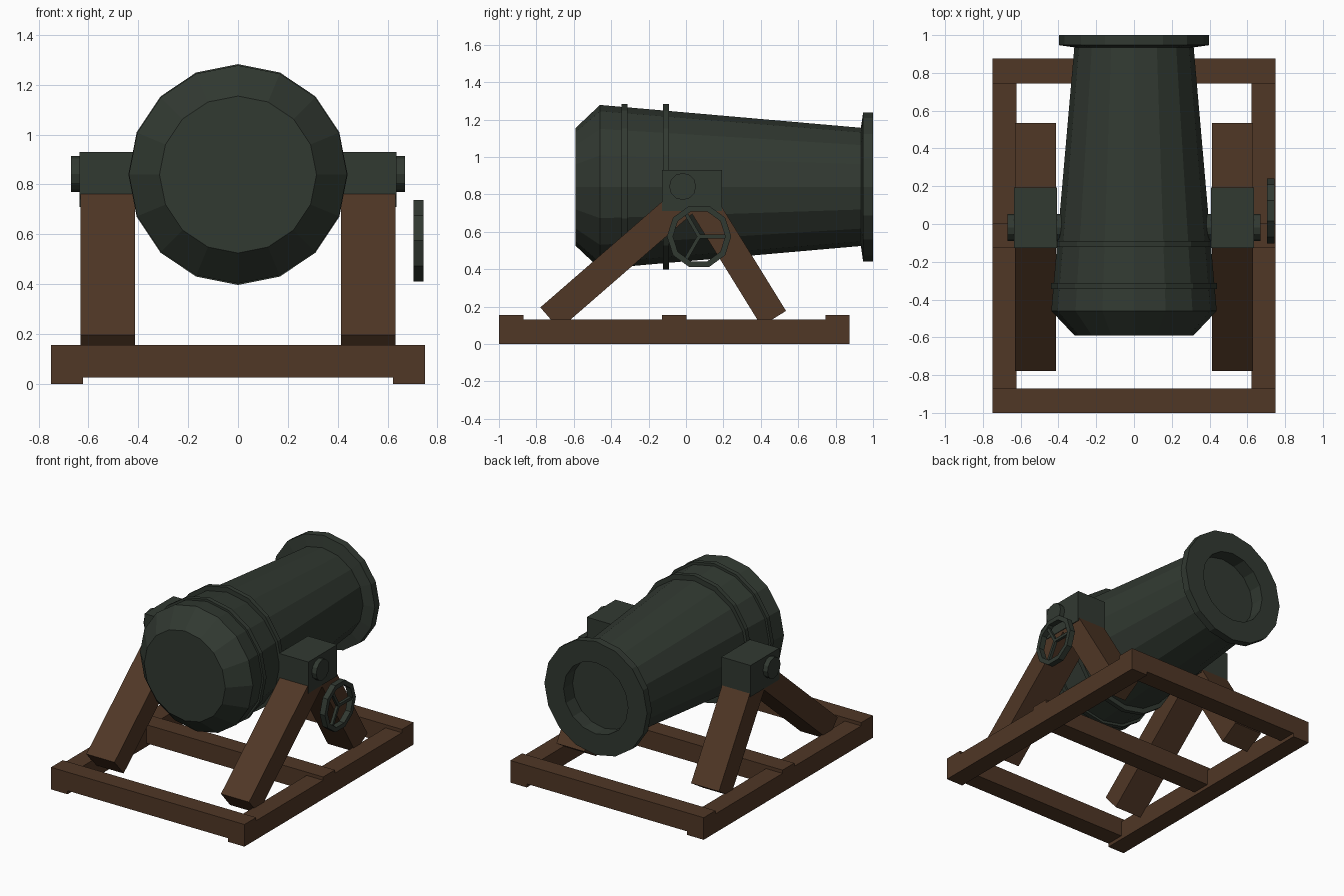
import bpy, bmesh, math
from mathutils import Vector, Matrix

if "Cube" in bpy.data.objects:
    bpy.data.objects.remove(bpy.data.objects["Cube"])


def material(name, rgb):
    m = bpy.data.materials.new(name)
    m.diffuse_color = (*rgb, 1)
    m.use_nodes = True
    m.node_tree.nodes["Principled BSDF"].inputs["Base Color"].default_value = m.diffuse_color
    return m


IRON = material("dark green iron", (0.031, 0.041, 0.031))
WOOD = material("brown wood", (0.080, 0.038, 0.019))


def finish(name, bm, mat):
    bmesh.ops.recalc_face_normals(bm, faces=bm.faces)
    me = bpy.data.meshes.new(name)
    bm.to_mesh(me)
    bm.free()
    me.materials.append(mat)
    ob = bpy.data.objects.new(name, me)
    bpy.context.collection.objects.link(ob)
    return ob


def box(name, lo, hi, mat):
    lo, hi = Vector(lo), Vector(hi)
    bm = bmesh.new()
    bmesh.ops.create_cube(bm, size=1, matrix=Matrix.Translation((lo + hi) / 2)
                          @ Matrix.Diagonal((*(hi - lo), 1)))
    return finish(name, bm, mat)


def lathe(name, profile, n, axis, centre, mat, closed=False, squash=1):
    """Spin (radius, position) points around the x or y axis."""
    bm = bmesh.new()
    rings = []
    for r, t in profile:
        ring = []
        for i in range(n):
            a = 2 * math.pi * i / n
            u, w = r * math.cos(a) * squash, r * math.sin(a)
            p = Vector((u, t, w)) if axis == 'y' else Vector((t, u, w))
            ring.append(bm.verts.new(p + Vector(centre)))
        rings.append(ring)
    pairs = list(zip(rings, rings[1:]))
    if closed:
        pairs.append((rings[-1], rings[0]))
    else:
        bm.faces.new(rings[0])
        bm.faces.new(rings[-1])
    for a, b in pairs:
        for i in range(n):
            j = (i + 1) % n
            bm.faces.new((a[i], a[j], b[j], b[i]))
    return finish(name, bm, mat)


def beam(name, x0, x1, start, end, width, mat):
    """Square-cut timber between two (y, z) points."""
    s, e = Vector(start), Vector(end)
    d = (e - s).normalized()
    side = Vector((-d.y, d.x)) * width / 2
    bm = bmesh.new()
    verts = [bm.verts.new((x0, p.x, p.y)) for p in (s - side, s + side, e + side, e - side)]
    face = bm.faces.new(verts)
    ext = bmesh.ops.extrude_face_region(bm, geom=[face])
    bmesh.ops.translate(bm, vec=(x1 - x0, 0, 0),
                        verts=[v for v in ext['geom'] if isinstance(v, bmesh.types.BMVert)])
    return finish(name, bm, mat)


# Barrel with chamfered breech, flared muzzle lip and recessed bore
lathe("barrel", [(0.315, -0.59), (0.438, -0.46), (0.316, 0.935), (0.398, 0.947),
                 (0.398, 1.0), (0.25, 1.0), (0.25, 0.90)], 16, 'y', (0, 0, 0.84), IRON)

# Raised bands around the barrel
for name, y, squash in (("rear_band", -0.328, 0.993), ("middle_band", -0.107, 0.96)):
    lathe(name, [(0.39, y - 0.016), (0.443, y - 0.016), (0.443, y + 0.016), (0.39, y + 0.016)],
          16, 'y', (0, 0, 0.84), IRON, closed=True, squash=squash)

# Timber base frame
for s, side in ((-1, "left"), (1, "right")):
    xs = sorted((s * 0.622, s * 0.75))
    box(side + "_base_rail", (xs[0], -1, 0), (xs[1], 0.875, 0.132), WOOD)
for name, y in (("front", -1), ("middle", -0.128), ("rear", 0.745)):
    box(name + "_cross_beam", (-0.75, y, 0.025), (0.75, y + 0.13, 0.155), WOOD)

# Legs, bearing blocks and pivots on both sides
for s, side in ((-1, "left"), (1, "right")):
    beam(side + "_front_leg", s * 0.413, s * 0.631, (-0.728, 0.137), (-0.011, 0.76), 0.155, WOOD)
    beam(side + "_rear_leg", s * 0.414, s * 0.630, (0.469, 0.136), (0.075, 0.774), 0.155, WOOD)
    xs = sorted((s * 0.408, s * 0.635))
    box(side + "_bearing_block", (xs[0], -0.128, 0.71), (xs[1], 0.192, 0.93), IRON)
    lathe(side + "_pivot", [(0.072, s * 0.33), (0.072, s * 0.67)], 12, 'x',
          (0, -0.018, 0.842), IRON)

# Hand wheel on the right side: rim and three spokes
WY, WZ = 0.07, 0.575
lathe("wheel_rim", [(0.172, 0.705), (0.172, 0.745), (0.14, 0.745), (0.14, 0.705)],
      10, 'x', (0, WY, WZ), IRON, closed=True)
for i in range(3):
    a = 2 * math.pi * i / 3
    beam("wheel_spoke_%d" % (i + 1), 0.715, 0.735, (WY, WZ),
         (WY + 0.15 * math.cos(a), WZ + 0.15 * math.sin(a)), 0.02, IRON)
